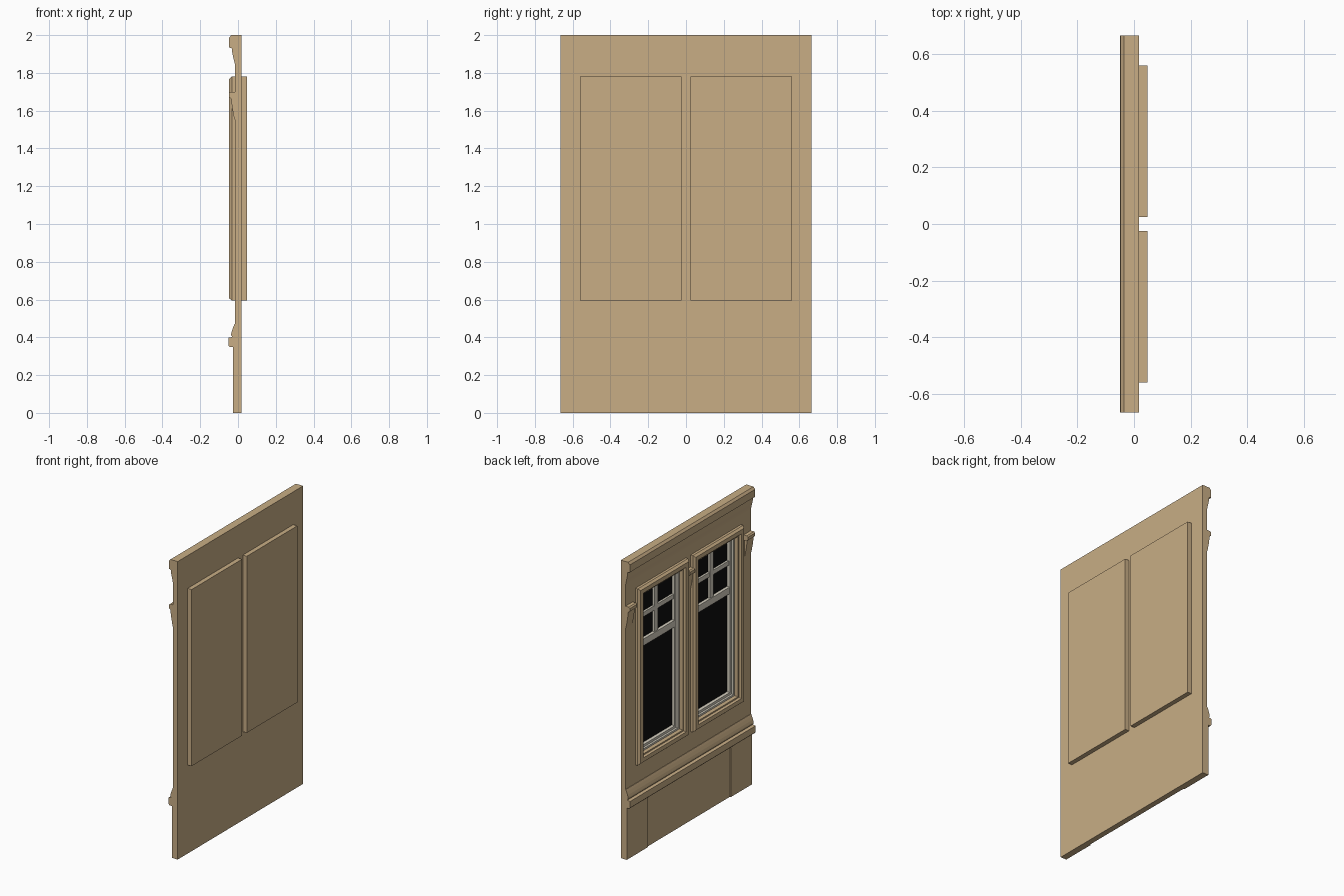
import bpy, bmesh

if "Cube" in bpy.data.objects:
    bpy.data.objects.remove(bpy.data.objects["Cube"])


def material(name, rgb):
    m = bpy.data.materials.new(name)
    m.diffuse_color = (*rgb, 1)
    m.use_nodes = True
    m.node_tree.nodes["Principled BSDF"].inputs["Base Color"].default_value = m.diffuse_color
    return m


TAN = material("tan_plaster", (0.58, 0.42, 0.235))
CREAM = material("sash_paint", (0.66, 0.62, 0.52))
BLACK = material("dark_glass", (0.004, 0.004, 0.004))

W = 0.665            # half width of the panel
FRONT, BACK = -0.016, 0.018
Z0, Z1 = 0.595, 1.78  # window height range
HALF = 0.2675        # window half width


def finish(name, bm, mat):
    bmesh.ops.recalc_face_normals(bm, faces=bm.faces[:])
    me = bpy.data.meshes.new(name)
    bm.to_mesh(me)
    bm.free()
    me.materials.append(mat)
    ob = bpy.data.objects.new(name, me)
    bpy.context.collection.objects.link(ob)
    return ob


def extrude(name, profile, y0, y1, mat=TAN):
    """Extrude a closed (x, z) profile along y."""
    bm = bmesh.new()
    a = [bm.verts.new((x, y0, z)) for x, z in profile]
    b = [bm.verts.new((x, y1, z)) for x, z in profile]
    bm.faces.new(a)
    bm.faces.new(b)
    n = len(a)
    for i in range(n):
        j = (i + 1) % n
        bm.faces.new((a[i], a[j], b[j], b[i]))
    return finish(name, bm, mat)


def box(name, x, y, z, mat=TAN):
    return extrude(name, [(x[0], z[0]), (x[1], z[0]), (x[1], z[1]), (x[0], z[1])], *y, mat)


def frame(name, yc, profile, mat, capped=False):
    """Sweep an (inset, x) profile around the window rectangle."""
    bm = bmesh.new()
    loops = []
    for d, x in profile:
        h = HALF - d
        loops.append([bm.verts.new((x, yc + sy * h, z)) for sy, z in
                      ((-1, Z0 + d), (1, Z0 + d), (1, Z1 - d), (-1, Z1 - d))])
    pairs = list(zip(loops, loops[1:]))
    if capped:
        bm.faces.new(loops[0])
        bm.faces.new(loops[-1])
    else:
        pairs.append((loops[-1], loops[0]))
    for a, b in pairs:
        for i in range(4):
            j = (i + 1) % 4
            bm.faces.new((a[i], a[j], b[j], b[i]))
    return finish(name, bm, mat)


# Wall slab, pierced behind each window
wall = box("wall", (FRONT, BACK), (-W, W), (0, 2))

# Cornice with cove below
extrude("cornice", [(0, 2), (-0.036, 2), (-0.048, 1.985), (-0.048, 1.935), (-0.032, 1.93),
                    (-0.032, 1.918), (-0.03, 1.905), (-0.026, 1.885), (-0.021, 1.865),
                    (-0.018, 1.85), (0, 1.85)], -W, W)

# Dado rail
extrude("dado_rail", [(0, 0.47), (-0.019, 0.47), (-0.025, 0.455), (-0.032, 0.435), (-0.036, 0.42),
                      (-0.036, 0.41), (-0.03, 0.402), (-0.05, 0.398), (-0.05, 0.355),
                      (-0.044, 0.348), (0, 0.348)], -W, W)

# Plinth blocks at both ends, thinner panel between
box("plinth_panel", (-0.019, 0), (-0.44, 0.44), (0, 0.35))
for s, side in ((1, "left"), (-1, "right")):
    box("plinth_block_" + side, (-0.026, 0), sorted((s * 0.44, s * W)), (0, 0.35))

# Brackets beside and between the windows
cap = [(0, 1.70), (-0.04, 1.70), (-0.048, 1.692), (-0.048, 1.672), (-0.036, 1.663), (0, 1.663)]
corbel = [(0, 1.665), (-0.034, 1.665), (-0.034, 1.64), (-0.031, 1.615), (-0.026, 1.59),
          (-0.023, 1.572), (-0.019, 1.555), (0, 1.545)]
for name, y0, y1, inset in (("left", 0.588, W, 0.008), ("middle", -0.025, 0.025, 0.004),
                            ("right", -W, -0.588, 0.008)):
    extrude("bracket_cap_" + name, cap, y0, y1)
    extrude("bracket_corbel_" + name, corbel, y0 + (inset if name != "right" else 0),
            y1 - (inset if name != "left" else 0))

# Windows
for s, side in ((1, "left"), (-1, "right")):
    yc = s * 0.2925
    cut = box("window_cutter_" + side, (-0.1, 0.1), (yc - HALF + 0.02, yc + HALF - 0.02),
              (Z0 + 0.02, Z1 - 0.02))
    cut.hide_render = True
    cut.hide_viewport = True
    mod = wall.modifiers.new("opening_" + side, 'BOOLEAN')
    mod.object = cut
    mod.solver = 'EXACT'

    # Casing with bevelled face and closed back box
    frame("casing_" + side, yc, [(0, 0.048), (0, -0.033), (0.012, -0.047), (0.04, -0.047),
                                 (0.046, -0.033), (0.055, -0.033), (0.055, 0.036)], TAN, True)
    # Stepped sash
    frame("sash_" + side, yc, [(0.054, 0.036), (0.054, -0.006), (0.067, -0.006),
                               (0.067, 0.008), (0.083, 0.008), (0.083, 0.036)], CREAM)
    # Glass
    g = HALF - 0.08
    box("glass_" + side, (0.03, 0.034), (yc - g, yc + g), (Z0 + 0.08, Z1 - 0.08), BLACK)
    # Meeting rail and glazing bars
    box("meeting_rail_" + side, (0.01, 0.032), (yc - g, yc + g), (1.34, 1.385), CREAM)
    box("cross_bar_" + side, (0.016, 0.032), (yc - g, yc + g), (1.53, 1.56), CREAM)
    box("upright_bar_" + side, (0.015, 0.032), (yc - 0.018, yc + 0.018), (1.38, Z1 - 0.08), CREAM)
